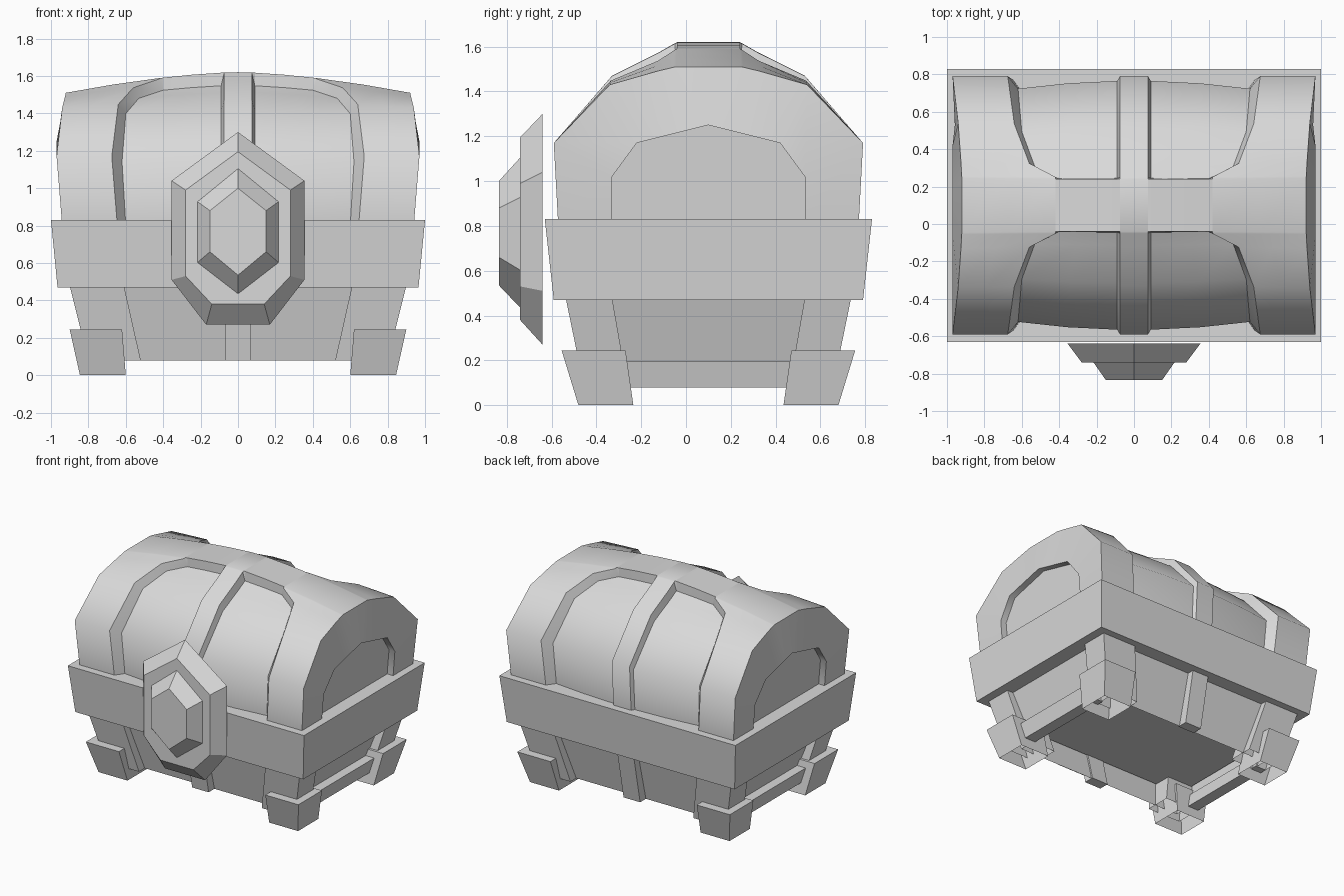
import bpy
import bmesh
import math

if "Cube" in bpy.data.objects:
    bpy.data.objects.remove(bpy.data.objects["Cube"], do_unlink=True)

YC = 0.1  # depth centre of the chest body

grey = bpy.data.materials.new("light grey")
grey.use_nodes = True
grey.diffuse_color = (0.7, 0.7, 0.7, 1)
grey.node_tree.nodes["Principled BSDF"].inputs["Base Color"].default_value = (0.7, 0.7, 0.7, 1)


def finish(name, bm):
    bmesh.ops.recalc_face_normals(bm, faces=bm.faces)
    mesh = bpy.data.meshes.new(name)
    bm.to_mesh(mesh)
    bm.free()
    mesh.materials.append(grey)
    obj = bpy.data.objects.new(name, mesh)
    bpy.context.collection.objects.link(obj)
    return obj


def bridge(bm, a, b, closed=True):
    """Quads between two vertex rows."""
    n = len(a)
    for i in range(n if closed else n - 1):
        j = (i + 1) % n
        bm.faces.new((a[i], a[j], b[j], b[i]))


def loft(name, loops, bottom=True):
    bm = bmesh.new()
    rings = [[bm.verts.new(p) for p in loop] for loop in loops]
    for a, b in zip(rings, rings[1:]):
        bridge(bm, a, b)
    if bottom:
        bm.faces.new(rings[0])
    bm.faces.new(rings[-1])
    return finish(name, bm)


def block(name, z0, z1, low, high, sx=1, sy=1, bottom=True):
    """Tapered box; low and high are (x0, x1, y0, y1) around the body centre."""
    def rect(r, z):
        x0, x1, y0, y1 = r
        return [(sx * x, YC + sy * y, z) for x, y in ((x0, y0), (x1, y0), (x1, y1), (x0, y1))]
    return loft(name, [rect(low, z0), rect(high, z1)], bottom)


# Lower body: open tapered shell with a raised floor, and the rim band
block("body_shell", 0.08, 0.48, (-0.72, 0.72, -0.485, 0.485), (-0.85, 0.85, -0.585, 0.585), bottom=False)
block("raised_floor", 0.29, 0.31, (-0.78, 0.78, -0.53, 0.53), (-0.78, 0.78, -0.53, 0.53))
block("rim_band", 0.47, 0.83, (-0.965, 0.965, -0.69, 0.69), (-1, 1, -0.73, 0.73))

# Corner posts and hollow feet
for sx, side in ((1, "left"), (-1, "right")):
    for sy, end in ((-1, "front"), (1, "back")):
        block(f"{end}_{side}_post", 0.08, 0.48, (0.52, 0.80, 0.36, 0.555),
              (0.61, 0.90, 0.43, 0.637), sx, sy, bottom=False)
        block(f"{end}_{side}_foot", 0, 0.245, (0.60, 0.845, 0.335, 0.58),
              (0.62, 0.90, 0.37, 0.655), sx, sy, bottom=False)
    # Low rail along each end
    block(f"{side}_rail", 0.08, 0.195, (0.71, 0.80, -0.4, 0.4), (0.74, 0.83, -0.4, 0.4), sx)

# Centre straps on front and back
for sy, end in ((-1, "front"), (1, "back")):
    block(f"{end}_strap", 0.08, 0.48, (-0.07, 0.07, 0.475, 0.555), (-0.07, 0.07, 0.57, 0.637), 1, sy)


# Lid: rows of (centre r, centre z, end r, end z, end x, panel edge, frame edge, arch r, arch z, ridge)
half = [
    (0.67, 0.80, 0.67, 0.80, 0.94, 0.60, 0.645, 0.43, 0.80, False),
    (0.69, 1.17, 0.69, 1.17, 0.97, 0.62, 0.675, 0.43, 1.02, False),
    (0.43, 1.47, 0.44, 1.43, 0.94, 0.60, 0.64, 0.32, 1.17, False),
    (0.22, 1.575, 0.23, 1.49, 0.925, 0.53, 0.56, 0.16, 1.21, False),
    (0.15, 1.615, 0.155, 1.508, 0.921, 0.40, 0.42, 0.08, 1.23, False),
    (0.14, 1.62, 0.145, 1.51, 0.92, 0.40, 0.42, 0.0, 1.25, True),
]


def lid_point(row, x, sunk, sy):
    cr, cz, er, ez, ex = row[:5]
    f = (abs(x) / ex) ** 1.6
    r, z = cr + (er - cr) * f, cz + (ez - cz) * f
    if sunk and not row[9]:
        r *= 0.965 - 0.16 * x * x
        z = 0.8 + (z - 0.8) * 0.92
    return x, YC + sy * r, z


def lid_columns(row):
    ex, xin, xout = row[4:7]
    right = [(0.075, 0), (0.09, 1), ((0.09 + xin) / 2, 1), (xin, 1), (xout, 0),
             ((xout + ex) / 2, 0), (ex, 0)]
    return [(-x, s) for x, s in reversed(right)] + [(0, 0)] + right


bm = bmesh.new()
full = [(r, -1) for r in half] + [(r, 1) for r in reversed(half)]
grid = [[bm.verts.new(lid_point(r, x, s, sy)) for x, s in lid_columns(r)] for r, sy in full]
for a, b in zip(grid, grid[1:]):
    bridge(bm, a, b, closed=False)

# Crisp borders around the sunken panels
crisp = set()
mid = len(grid[0]) // 2
for a, b in zip(grid, grid[1:]):
    for k in (1, 2, 4, 5):
        for c in (mid - k, mid + k):
            crisp.add(bm.edges.get((a[c], b[c])))
for i in (4, 5, 6, 7):
    for c in (2, 3):
        for s in (-1, 1):
            k = mid + s * c
            crisp.add(bm.edges.get((grid[i][k], grid[i][k + s])))

# End frames with a sunken arch
for sx, col in ((-1, 0), (1, -1)):
    outer = [row[col] for row in grid]
    arches = []
    for sink in (0, 0.05):
        arches.append([bm.verts.new((sx * (0.94 + 0.03 * min(1, (r[8] - 0.8) / 0.37) - sink),
                                     YC + sy * r[7], r[8])) for r, sy in full])
    bridge(bm, outer, arches[0], closed=False)
    bridge(bm, arches[0], arches[1], closed=False)
    bm.faces.new(arches[1])
    for loop in [outer] + arches:
        for a, b in zip(loop, loop[1:]):
            crisp.add(bm.edges.get((a, b)))
for e in crisp:
    if e:
        e.smooth = False
bmesh.ops.remove_doubles(bm, verts=bm.verts, dist=0.0005)
lid = finish("lid", bm)
bpy.ops.object.select_all(action='DESELECT')
lid.select_set(True)
bpy.context.view_layer.objects.active = lid
bpy.ops.object.shade_smooth_by_angle(angle=math.radians(48), keep_sharp_edges=True)


# Lock: bevelled plate with a raised faceted boss
def plate(y, top, w, hi, lo, foot, bottom):
    return [(0, y, top), (w, y, hi), (w, y, lo), (foot, y, bottom),
            (-foot, y, bottom), (-w, y, lo), (-w, y, hi)]


def gem(y, top, w, hi, lo, bottom):
    return [(0, y, top), (w, y, hi), (w, y, lo), (0, y, bottom), (-w, y, lo), (-w, y, hi)]


loft("lock_plate", [plate(-0.64, 1.30, 0.355, 1.04, 0.51, 0.17, 0.27),
                    plate(-0.74, 1.195, 0.28, 0.99, 0.53, 0.14, 0.38)])
loft("lock_boss", [gem(-0.735, 1.11, 0.22, 0.93, 0.60, 0.43),
                   gem(-0.835, 1.0, 0.15, 0.88, 0.66, 0.535)])
